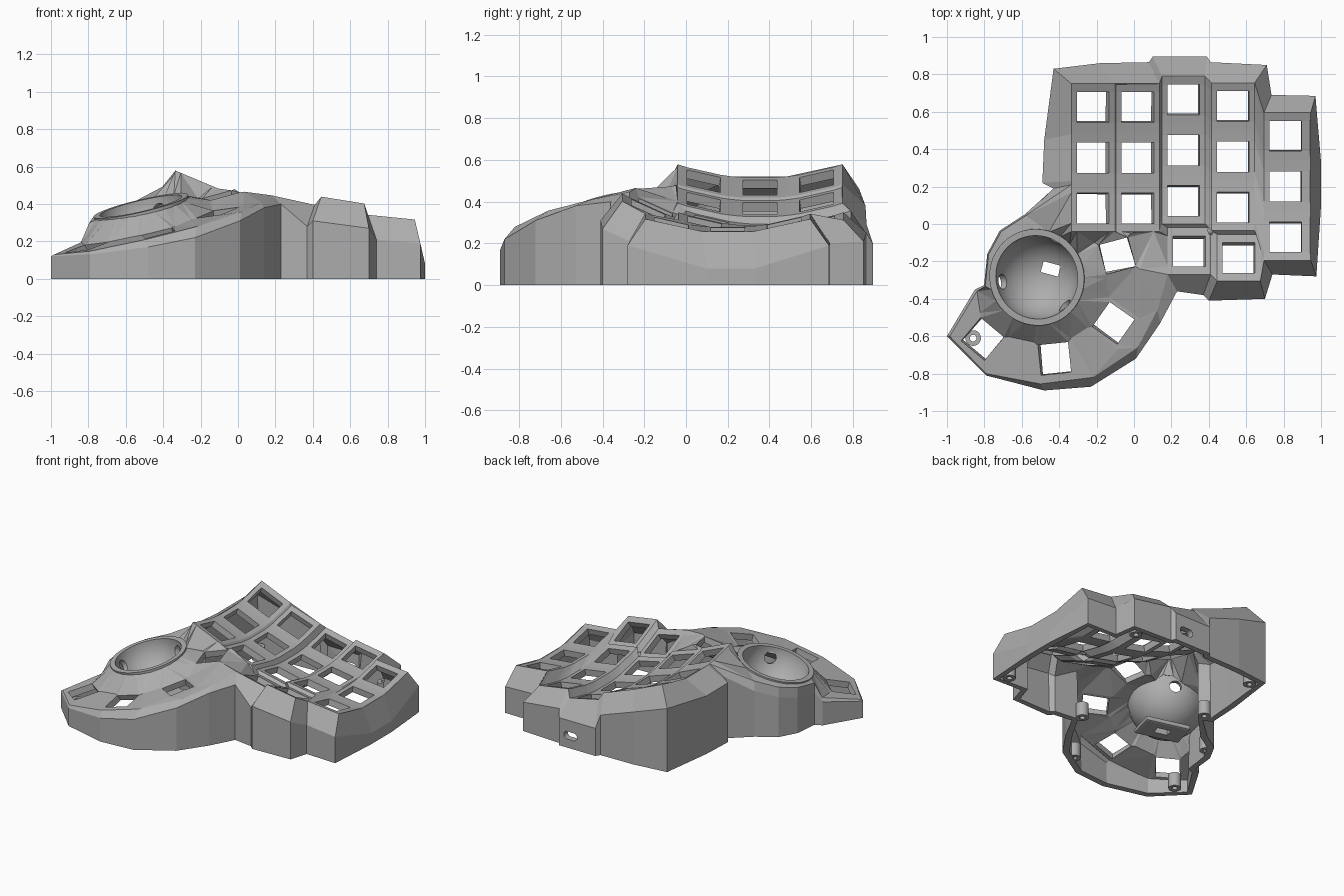
import bpy, bmesh
from math import radians, sin, cos, pi
from mathutils import Vector, Matrix
from mathutils.geometry import delaunay_2d_cdt

cube = bpy.data.objects.get("Cube")
if cube:
    bpy.data.objects.remove(cube)

grey = bpy.data.materials.new("matte_grey")
grey.use_nodes = True
grey.diffuse_color = (0.42, 0.42, 0.42, 1)
grey.node_tree.nodes["Principled BSDF"].inputs["Base Color"].default_value = grey.diffuse_color


def finish(bm, name, smooth=False):
    mesh = bpy.data.meshes.new(name)
    bm.to_mesh(mesh)
    bm.free()
    mesh.materials.append(grey)
    obj = bpy.data.objects.new(name, mesh)
    bpy.context.collection.objects.link(obj)
    if smooth:
        bpy.ops.object.select_all(action='DESELECT')
        obj.select_set(True)
        bpy.context.view_layer.objects.active = obj
        bpy.ops.object.shade_smooth_by_angle(angle=radians(35))
    return obj


def lathe(name, profile, matrix, steps=32):
    """Closed (radius, height) profile turned around z."""
    bm = bmesh.new()
    verts = [bm.verts.new((r, 0, z)) for r, z in profile]
    edges = [bm.edges.new((a, b)) for a, b in zip(verts, verts[1:] + verts[:1])]
    bmesh.ops.spin(bm, geom=verts + edges, cent=(0, 0, 0), axis=(0, 0, 1),
                   angle=2 * pi, steps=steps)
    bmesh.ops.remove_doubles(bm, verts=bm.verts, dist=0.0005)
    bmesh.ops.dissolve_degenerate(bm, edges=bm.edges, dist=0.0005)
    bmesh.ops.recalc_face_normals(bm, faces=bm.faces)
    bm.transform(matrix)
    return finish(bm, name, True)


def cut(obj, cutter):
    mod = obj.modifiers.new("cut", 'BOOLEAN')
    mod.object, mod.operation, mod.solver = cutter, 'DIFFERENCE', 'EXACT'
    cutter.hide_render = True
    cutter.hide_set(True)


def add_face(bm, points, facing=None):
    face = bm.faces.new([bm.verts.new(p) for p in points])
    face.normal_update()
    if facing and face.normal.dot(Vector(facing)) < 0:
        face.normal_flip()


def fill(bm, outline, holes, facing, flat, extra=()):
    """Fill a counter-clockwise outline with triangles, leaving the holes open."""
    points, loops = [], []
    for loop in [outline] + holes:
        loops.append(list(range(len(points), len(points) + len(loop))))
        points += loop
    points += extra
    _, _, faces, source, _, owners = delaunay_2d_cdt(
        [Vector(flat(p)) for p in points], [], loops, 1, 1e-5)
    for face, owner in zip(faces, owners):
        if list(owner) == [0]:
            add_face(bm, [points[source[i][0]] for i in face], facing)


# Finger key columns: centre x, centre y, height, sideways slope, rows
COLUMNS = [(-.22, .355, .465, -.42, 3), (.02, .355, .365, -.33, 3),
           (.265, .395, .265, -.22, 4), (.53, .36, .265, -.16, 4),
           (.81, .2, .265, -.1, 3)]
ACROSS = (-.115, -.086, .086, .115)
ALONG = (.125, .081, -.081, -.125)


def P(u, v):
    """Point of the curved key plate, u from the right, v from the back."""
    x, y, z, slope, _ = COLUMNS[u // 4]
    dx, dy = ACROSS[u % 4], .27 * (1 - v // 4) + ALONG[v % 4]
    if u == 19:
        dx += .02
    fan = .03 if v > 11 else 0
    return Vector((x + dx + fan, y + dy, z + slope * dx + .42 * dy * dy - fan))


def H(x, y, lift=0):
    """Point of the tilted thumb plane."""
    return Vector((x, y, .44 + .235 * x + .133 * y + lift))


UP = (0, 0, 1)
shell = bmesh.new()

# Finger key plate with a square opening per key
for u in range(19):
    rows = min(COLUMNS[u // 4][4], COLUMNS[(u + 1) // 4][4])
    for v in range(4 * rows - 1):
        if u % 4 != 1 or v % 4 != 1:
            add_face(shell, [P(u, v), P(u + 1, v), P(u + 1, v + 1), P(u, v + 1)], UP)
for v in range(11, 15):
    add_face(shell, [P(15, v), P(15, v + 1), P(16, 11)], UP)

# Thumb plate rim, then the round side of the ball socket
BALL = H(-.52, -.285, .11)
thumb_rim = [H(.125, -.46), H(.02, -.66), H(-.22, -.82), H(-.5, -.855), H(-.79, -.8),
             H(-.985, -.6), H(-.84, -.36)]
thumb_kink = [(.14, -.53, .38), (.01, -.72, .31), (-.23, -.87, .22), (-.48, -.89, .17),
              (-.79, -.81, .13), (-1, -.6, .12), (-.85, -.35, .17)]
for angle, r in ((190, .28), (155, .285), (128, .31), (100, .335)):
    a = radians(angle)
    p = H(BALL.x + r * cos(a), BALL.y + r * sin(a), .09)
    thumb_rim.append(p)
    thumb_kink.append((p.x - .006, p.y + .006, p.z - .07))

# Thumb plate with four turned key openings and the socket opening
holes, frames = [], []
for x, y, turn, lift in ((-.09, -.17, 15, .05), (-.11, -.53, 55, .01),
                         (-.425, -.72, 6, 0), (-.81, -.615, -40, 0)):
    for half, target in ((.081, holes), (.1, frames)):
        corners = []
        for k in range(4):
            a = radians(turn + 45 + 90 * k)
            d = half * 2 ** .5
            corners.append(H(x + d * cos(a), y + d * sin(a), lift))
        if target is holes:
            holes.append(corners)
        else:
            frames += corners
ring = [2 * pi * k / 24 for k in range(24)]
holes.append([H(BALL.x + .25 * cos(a), BALL.y + .25 * sin(a), .1) for a in ring])
outline = [P(8, 15)] + thumb_rim + [P(0, v) for v in range(8, 12)]
outline += [P(u, 11) for u in range(1, 8)] + [P(8, v) for v in range(11, 15)]
fill(shell, outline[::-1], holes, UP, lambda p: p.xy, frames)

# Outer wall: plate rim, bevel kink, straight drop to the ground
wall = [(P(u, v), kink) for u, v, kink in (
    (0, 8, (-.43, .19, .45)), (0, 7, (-.49, .22, .43)), (0, 4, (-.48, .45, .42)),
    (0, 0, (-.43, .83, .46)), (3, 0, (-.18, .86, .38)), (7, 0, (.08, .865, .29)),
    (8, 0, (.1, .895, .2)), (11, 0, (.39, .895, .2)), (12, 0, (.41, .865, .25)),
    (15, 0, (.71, .85, .21)), (16, 0, (.735, .69, .2)), (19, 0, (.97, .685, .19)),
    (19, 4, (1, .33, .08)), (19, 7, (1, .1, .08)), (19, 11, (.975, -.28, .19)),
    (16, 11, (.74, -.27, .21)), (15, 15, (.7, -.4, .27)), (12, 15, (.4, -.41, .31)),
    (11, 15, (.37, -.38, .28)), (8, 15, (.23, -.36, .4)))]
wall += list(zip(thumb_rim, thumb_kink))
for (rim, kink), (rim2, kink2) in zip(wall, wall[1:] + wall[:1]):
    foot, foot2 = (*kink[:2], 0), (*kink2[:2], 0)
    add_face(shell, [rim, rim2, kink2, kink])
    if kink[1] == kink2[1] == .895:
        # Rounded cable port in the back bump
        port = [Vector((.3 + .025 * (1 if cos(a) > 0 else -1) + .028 * cos(a),
                        .895, .09 + .028 * sin(a))) for a in ring]
        fill(shell, [Vector(p) for p in (foot, foot2, kink2, kink)], [port],
             (0, 1, 0), lambda p: p.xz)
    else:
        add_face(shell, [kink, kink2, foot2, foot])

bmesh.ops.remove_doubles(shell, verts=shell.verts, dist=0.0005)
case = finish(shell, "case_shell")
thick = case.modifiers.new("thickness", 'SOLIDIFY')
thick.thickness, thick.offset = .045, -1

# Ball socket bowl, tilted with the thumb plane
tilt = Vector(UP).rotation_difference(Vector((-.235, -.133, 1))).to_matrix().to_4x4()
place = Matrix.Translation(BALL) @ tilt
arc = [k * pi / 32 for k in range(17)]
profile = [(.225 * cos(a), -.225 * sin(a)) for a in arc]
profile += [(.26 * cos(a), -.26 * sin(a)) for a in reversed(arc)]
bowl = lathe("ball_socket", profile, place, 48)

# Bearing pockets around the bowl
for azimuth in (190, 65, -50):
    a = radians(azimuth)
    out = Vector((cos(a), sin(a), -.35)).normalized()
    turn = Vector(UP).rotation_difference(out).to_matrix().to_4x4()
    bm = bmesh.new()
    bmesh.ops.create_cone(bm, cap_ends=True, segments=20, radius1=.04, radius2=.04, depth=.12,
                          matrix=place @ Matrix.Translation(out * .23) @ turn)
    cut(bowl, finish(bm, "bearing_cutter"))


def box(name, size, matrix):
    bm = bmesh.new()
    bmesh.ops.create_cube(bm, size=1, matrix=matrix @ Matrix.Diagonal((*size, 1)))
    return finish(bm, name)


# Sensor mount under the bowl with its window
seat = Matrix.Translation((-.445, -.24, .13)) @ Matrix.Rotation(radians(-15), 4, 'Z')
mount = box("sensor_mount", (.32, .2, .035), seat)
bevel = mount.modifiers.new("round", 'BEVEL')
bevel.width, bevel.segments = .012, 2
window = box("window_cutter", (.095, .06, .3), seat)
cut(bowl, window)
cut(mount, window)

# Screw bosses along the inside of the wall
tube = [(.018, 0), (.042, 0), (.042, .1), (.018, .1)]
for x, y in ((-.36, .75), (.63, .77), (.9, -.2), (.2, -.29), (-.1, -.73), (-.86, -.61), (-.7, -.1),
             (-.4, .24)):
    lathe("screw_boss", tube, Matrix.Translation((x, y, 0)), 20)
